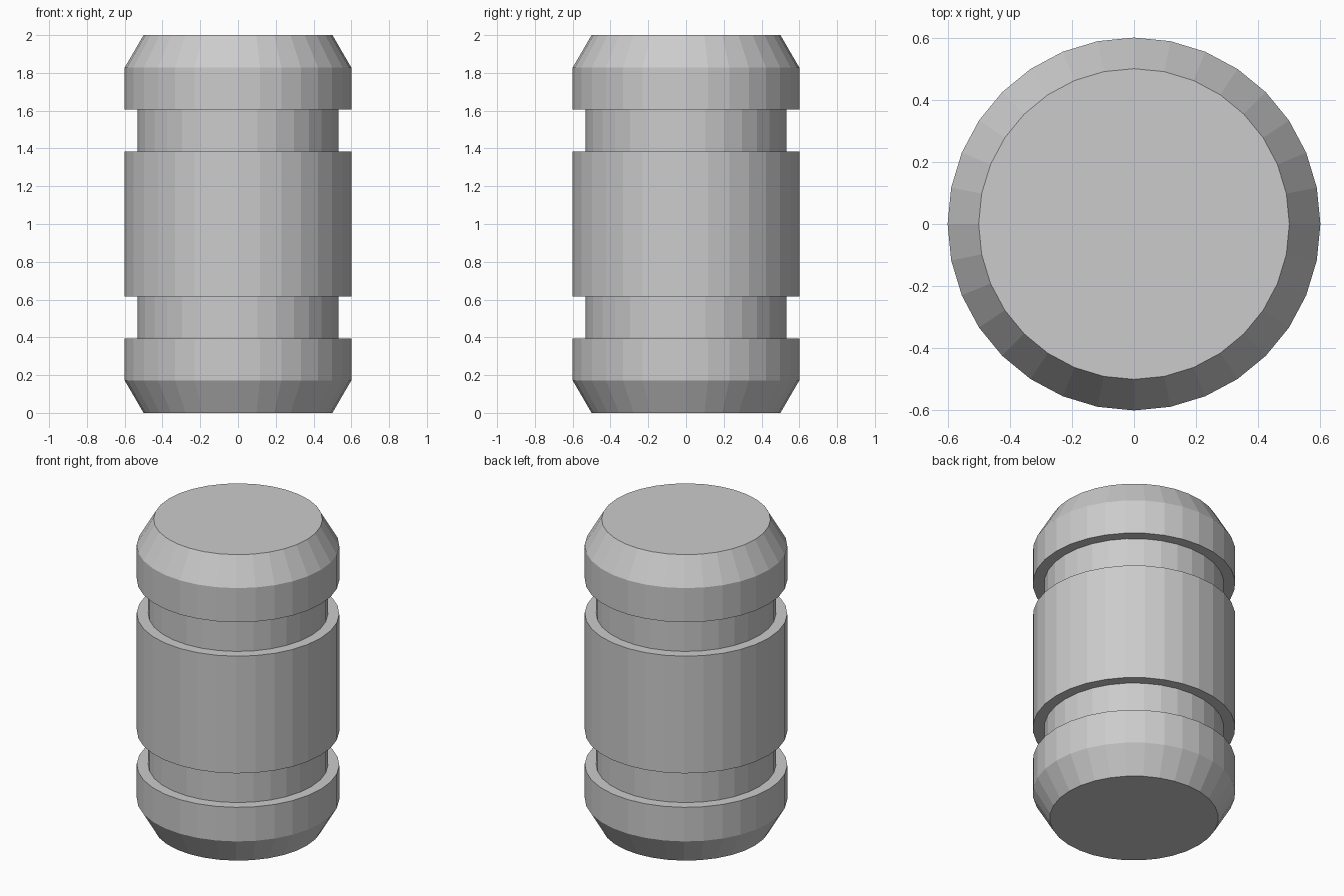
import bpy, bmesh
from math import cos, sin, tau

if "Cube" in bpy.data.objects:
    bpy.data.objects.remove(bpy.data.objects["Cube"])

SIDES = 32

# Half profile (radius, height): chamfered end, rim, groove, body
lower = [(0.50, 0.0), (0.60, 0.172), (0.60, 0.395),
         (0.533, 0.395), (0.533, 0.617), (0.60, 0.617)]
# Mirror the lower half about mid height
profile = lower + [(r, 2.0 - z) for r, z in reversed(lower)]


def lathe(name, points):
    """Solid of revolution around z with capped ends."""
    bm = bmesh.new()
    rings = [[bm.verts.new((r * cos(tau * i / SIDES), r * sin(tau * i / SIDES), z))
              for i in range(SIDES)] for r, z in points]
    for a, b in zip(rings, rings[1:]):
        for i in range(SIDES):
            j = (i + 1) % SIDES
            bm.faces.new((a[i], a[j], b[j], b[i]))
    bm.faces.new(rings[0][::-1])
    bm.faces.new(rings[-1])
    bm.normal_update()
    mesh = bpy.data.meshes.new(name)
    bm.to_mesh(mesh)
    bm.free()
    obj = bpy.data.objects.new(name, mesh)
    bpy.context.collection.objects.link(obj)
    return obj


# Grooved barrel with bevelled ends, flat shaded
lathe("grooved_barrel", profile)
